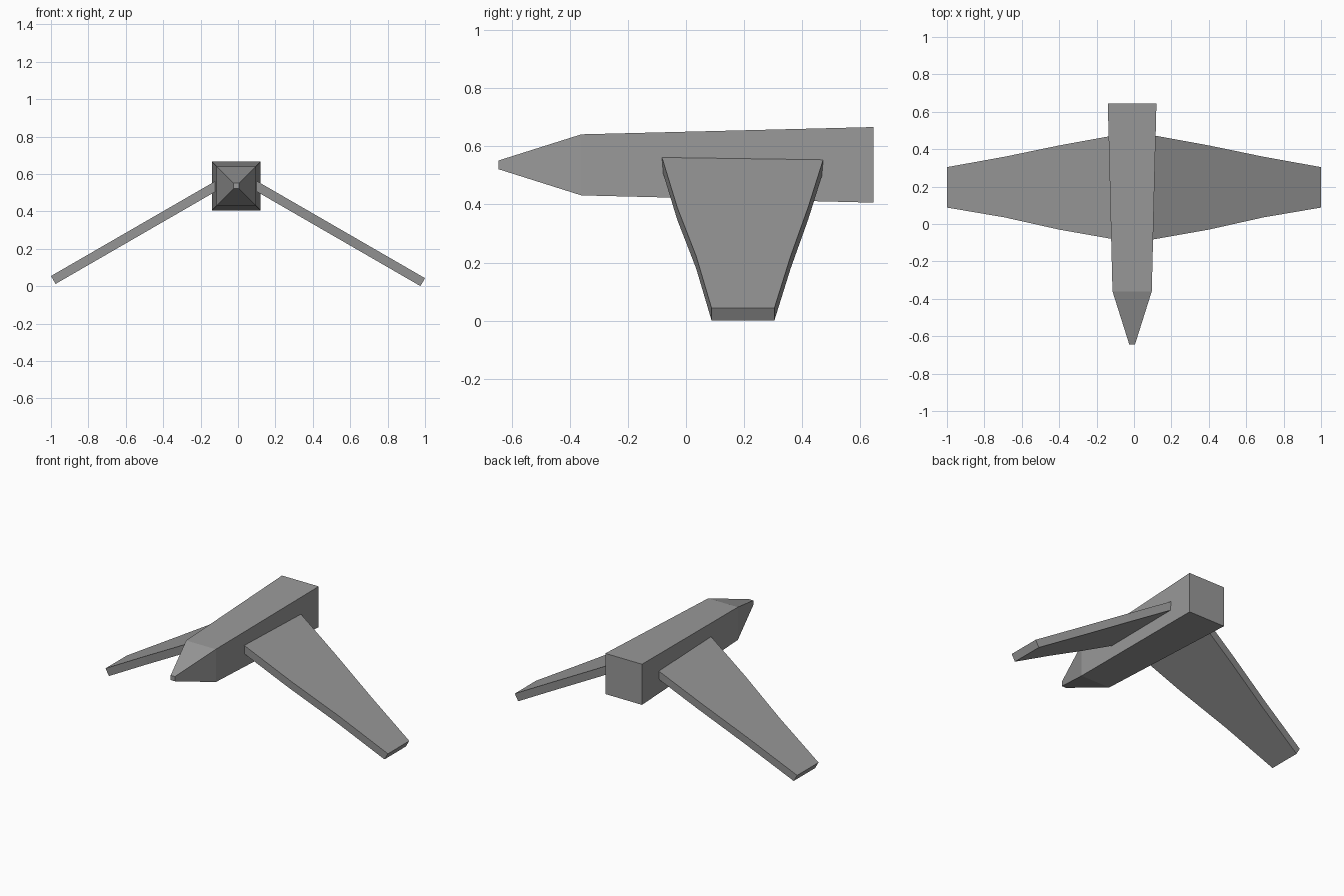
import bpy, bmesh, math

cube = bpy.data.objects.get("Cube")
if cube:
    bpy.data.objects.remove(cube, do_unlink=True)

grey = bpy.data.materials.new("plain_grey")
grey.diffuse_color = (0.32, 0.32, 0.32, 1)
grey.use_nodes = True
grey.node_tree.nodes["Principled BSDF"].inputs["Base Color"].default_value = (0.32, 0.32, 0.32, 1)

AXIS_X = -0.01   # centre line of the body


def loft(name, sections):
    """Join a row of four-cornered sections into a closed solid."""
    bm = bmesh.new()
    rings = [[bm.verts.new(p) for p in s] for s in sections]
    for a, b in zip(rings, rings[1:]):
        for i in range(4):
            j = (i + 1) % 4
            bm.faces.new((a[i], a[j], b[j], b[i]))
    bm.faces.new(rings[0])
    bm.faces.new(rings[-1])
    bmesh.ops.recalc_face_normals(bm, faces=bm.faces)
    mesh = bpy.data.meshes.new(name)
    bm.to_mesh(mesh)
    bm.free()
    mesh.materials.append(grey)
    obj = bpy.data.objects.new(name, mesh)
    bpy.context.collection.objects.link(obj)
    return obj


# Body: square sections from blunt nose to tail (y, half width)
body = []
for y, h in ((-0.645, 0.015), (-0.36, 0.105), (0.645, 0.13)):
    body.append([(AXIS_X + sx * h, y, 0.536 + sz * h)
                 for sx, sz in ((-1, -1), (1, -1), (1, 1), (-1, 1))])
loft("fuselage", body)

# Wings: drooping 30 degrees, tapering in three steps (x, front y, back y)
DROOP = math.radians(30)
THICK = 0.049
STATIONS = ((0.06, -0.09, 0.482), (0.40, -0.03, 0.42),
            (0.69, 0.035, 0.36), (1.0, 0.088, 0.304))
for name, side in (("left_wing", 1), ("right_wing", -1)):
    sections = []
    for x, front, back in STATIONS:
        top_x = side * x
        top_z = 0.626 - math.tan(DROOP) * abs(top_x - AXIS_X)
        low_x = top_x - side * THICK * math.sin(DROOP)
        low_z = top_z - THICK * math.cos(DROOP)
        sections.append([(top_x, front, top_z), (top_x, back, top_z),
                         (low_x, back, low_z), (low_x, front, low_z)])
    loft(name, sections)
